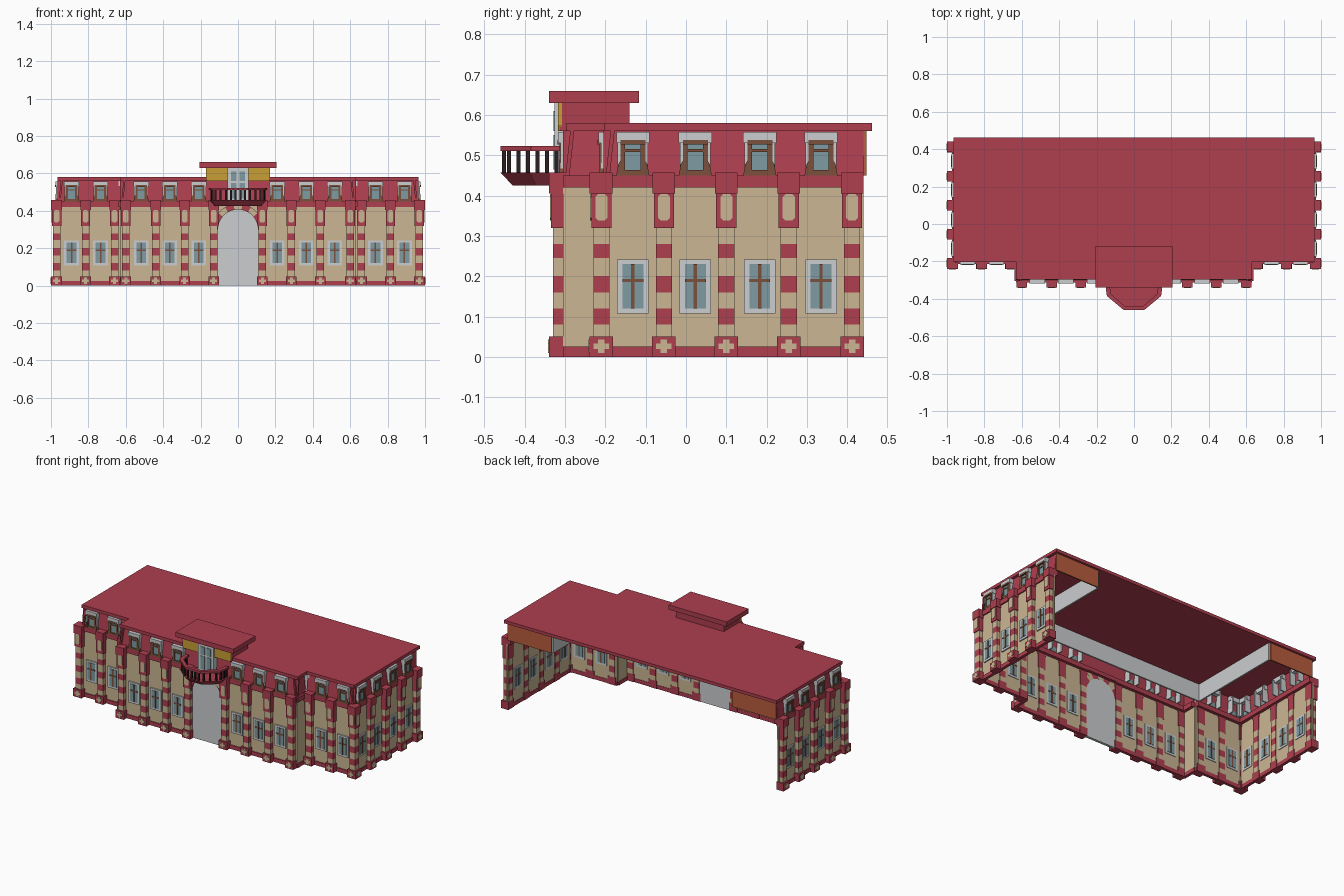
import bpy, bmesh, math

if "Cube" in bpy.data.objects:
    bpy.data.objects.remove(bpy.data.objects["Cube"])

COL = {
    "brick_red": (0.43, 0.05, 0.08), "sand": (0.60, 0.47, 0.29), "pale_grey": (0.60, 0.61, 0.62),
    "glass_blue": (0.21, 0.33, 0.36), "wood_brown": (0.20, 0.08, 0.045), "ochre": (0.58, 0.34, 0.035),
    "dark_iron": (0.025, 0.012, 0.013), "terracotta": (0.48, 0.11, 0.045),
}
MATS = {}
for n, c in COL.items():
    MATS[n] = bpy.data.materials.new(n)
    MATS[n].diffuse_color = (*c, 1)
PARTS = {}   # (part name, colour) -> bmesh


def solid(part, col, bottom, top):
    """Closed solid between two matching outlines."""
    bm = PARTS.setdefault((part, col), bmesh.new())
    a = [bm.verts.new(p) for p in bottom]
    b = [bm.verts.new(p) for p in top]
    n = len(a)
    fs = [bm.faces.new(a[::-1]), bm.faces.new(b)]
    for i in range(n):
        j = (i + 1) % n
        fs.append(bm.faces.new((a[i], a[j], b[j], b[i])))
    bmesh.ops.recalc_face_normals(bm, faces=fs)


# Facades map (along, outward, height) to world space
def front(plane):
    return lambda u, d, z: (u, plane - d, z)


def side(plane, s):
    return lambda u, d, z: (s * (plane + d), u, z)


def box(part, col, f, u0, u1, d0, d1, z0, z1, lean=0.0):
    q = [(u0, d0), (u1, d0), (u1, d1), (u0, d1)]
    solid(part, col, [f(u, d, z0) for u, d in q], [f(u, d - lean, z1) for u, d in q])


def plate(part, col, f, pts, d0, d1):
    solid(part, col, [f(u, d0, z) for u, z in pts], [f(u, d1, z) for u, z in pts])


def prism(part, col, pts, z0, z1, low=None):
    solid(part, col, [(x, y, z0) for x, y in (low or pts)], [(x, y, z1) for x, y in pts])


def rect(x0, x1, y0, y1):
    return [(x0, y0), (x1, y0), (x1, y1), (x0, y1)]


def wall(f, u0, u1):
    box("wall", "sand", f, u0, u1, -0.01, 0, 0.025, 0.42)
    box("plinth", "brick_red", f, u0, u1, -0.012, 0.006, 0, 0.025)
    box("cornice", "brick_red", f, u0, u1, -0.03, 0.008, 0.42, 0.45)
    box("mansard", "brick_red", f, u0, u1, -0.016, -0.006, 0.45, 0.562, 0.012)


def pilaster(f, u):
    box("pilaster_base", "brick_red", f, u - .029, u + .029, -.015, .035, 0, .05)
    for w, h in ((.019, .007), (.008, .017)):
        box("base_ornament", "sand", f, u - w, u + w, .03, .037 + w * .02, .026 - h, .026 + h)
    zs = [.05, .08, .12, .16, .20, .245, .28, .32]
    for i in range(7):
        box("pilaster_shaft", "brick_red" if i % 2 else "sand", f,
            u - .02, u + .02, -.015, .025, zs[i], zs[i + 1])
    box("pilaster_head", "brick_red", f, u - .025, u + .025, -.015, .03, .32, .41)
    box("pilaster_head", "brick_red", f, u - .028, u + .028, -.015, .035, .405, .457)
    w, c, z0, z1 = .015, .007, .338, .404
    plate("head_panel", "sand", f, [(u - w + c, z0), (u + w - c, z0), (u + w, z0 + c), (u + w, z1 - c),
          (u + w - c, z1), (u - w + c, z1), (u - w, z1 - c), (u - w, z0 + c)], .025, .033)


def window(f, u):
    # grey surround, glass, timber cross
    box("window_surround", "pale_grey", f, u - .039, u + .039, -.014, .008, .107, .241)
    box("window_glass", "glass_blue", f, u - .026, u + .026, -.016, .010, .12, .23)
    box("window_bar", "wood_brown", f, u - .004, u + .004, -.018, .013, .12, .23)
    box("window_bar", "wood_brown", f, u - .026, u + .026, -.017, .012, .185, .193)
    # dormer above
    for s in (-1, 1):
        box("dormer_cheek", "pale_grey", f, u + s * .034 - .004, u + s * .034 + .004, -.06, .006, .45, .545)
        plate("dormer_scroll", "wood_brown", f,
              [(u + s * .028, .45), (u + s * .041, .45), (u + s * .036, .478), (u + s * .028, .49)], -.01, .01)
        box("dormer_frame", "wood_brown", f, u + s * .025 - .006, u + s * .025 + .006, -.02, .009, .45, .537)
    plate("dormer_hood", "pale_grey", f,
          [(u - .041, .53), (u + .041, .53), (u + .041, .558), (u - .041, .558)], -.05, .012)
    box("dormer_frame", "wood_brown", f, u - .031, u + .031, -.02, .014, .527, .538)
    box("dormer_frame", "wood_brown", f, u - .025, u + .025, -.02, .009, .45, .463)
    box("dormer_glass", "glass_blue", f, u - .025, u + .025, -.02, .003, .46, .53)
    box("dormer_frame", "wood_brown", f, u - .02, u + .02, -.02, .007, .508, .515)


centre, wing = front(-.305), front(-.205)
for s in (-1, 1):
    end = side(.965, s)
    wall(end, -.205, .44)
    wall(wing, *sorted((s * .625, s * .965)))
    wall(side(.63, s), -.305, -.205)
    for x in (.13, .285, .44, .60):
        pilaster(centre, s * x)
    for x in (.21, .365, .518):
        window(centre, s * x)
    for x in (.66, .815, .97):
        pilaster(wing, s * x)
    for x in (.735, .89):
        window(wing, s * x)
    for y in (-.21, -.055, .10, .255, .412):
        pilaster(end, y)
    for y in (-.132, .023, .183, .335):
        window(end, y)
    # attic inner walls and rear panels
    box("attic_inner_wall", "pale_grey", side(.64, s), -.19, .44, -.01, 0, .45, .562)
    plate("attic_rear_panel", "terracotta", front(.44), rect(*sorted((s * .64, s * .95)), .45, .562), -.008, 0)
wall(centre, -.63, -.105)
wall(centre, .105, .63)
box("attic_inner_wall", "pale_grey", front(-.185), -.64, .64, -.01, 0, .45, .562)

# Arched gateway: door leaf, spandrel, alternating arch stones
R, CZ, N = .107, .30, 14
arc = [(R * math.cos(math.pi * i / N), CZ + R * math.sin(math.pi * i / N)) for i in range(N + 1)]
plate("gate", "pale_grey", centre, [(-R, 0), (R, 0)] + arc, -.012, .004)
for i in range(N):
    (x0, z0), (x1, z1) = arc[i], arc[i + 1]
    plate("gate_spandrel", "sand", centre, [(x0, z0), (x0, .43), (x1, .43), (x1, z1)], -.01, 0)
M = 9
for i in range(M):
    a, b = math.pi * i / M, math.pi * (i + 1) / M
    ring = [(r * math.cos(t), CZ + r * math.sin(t))
            for r, t in ((R, a), (.138, a), (.138, (a + b) / 2), (.138, b), (R, b), (R, (a + b) / 2))]
    plate("arch_stone", "sand" if i % 2 == 0 and 0 < i < M - 1 else "brick_red", centre, ring, -.012, .015)
box("cornice", "brick_red", centre, -.11, .11, -.03, .008, .425, .45)
box("mansard", "brick_red", centre, -.11, .11, -.016, -.006, .45, .562, .012)

# Main roof slab, with projecting centre
prism("roof_slab", "brick_red", [(-.965, .462), (-.965, -.203), (-.63, -.203), (-.63, -.297),
      (.63, -.297), (.63, -.203), (.965, -.203), (.965, .462)], .56, .58)

# Penthouse
prism("penthouse_body", "brick_red", rect(-.17, .17, -.312, -.14), .56, .632)
prism("penthouse_roof", "brick_red", rect(-.205, .205, -.34, -.117), .63, .66)
pf = front(-.312)
for s in (-1, 1):
    plate("penthouse_front", "ochre", pf,
          [(s * .05, .56), (s * .165, .56), (s * .172, .575), (s * .172, .63), (s * .05, .63)], -.004, .005)
box("balcony_door", "pale_grey", pf, -.056, .056, -.02, .014, .455, .63)
for s in (-1, 1):
    for z0, z1 in ((.465, .55), (.56, .61)):
        box("balcony_door_glass", "glass_blue", pf, s * .022 - .015, s * .022 + .015, .01, .017, z0, z1)

# Balcony: tapered floor, balusters, handrail
path = [(-.155, -.31), (-.145, -.385), (-.055, -.46), (.055, -.46), (.145, -.385), (.155, -.31)]
low = [(x * .82, -.31 + (y + .31) * .80) for x, y in path]
prism("balcony_floor", "brick_red", path, .425, .457, low)
inner = [(x * .85, -.31 + (y + .31) * .87) for x, y in path]
for i in range(5):
    quad = [path[i], path[i + 1], inner[i + 1], inner[i]]
    prism("balcony_handrail", "brick_red", quad, .51, .523)
    k = 3 if i != 2 else 4
    for j in range(k):
        t = (j + .5) / k
        x = .93 * (path[i][0] * (1 - t) + path[i + 1][0] * t)
        y = -.31 + .94 * (path[i][1] * (1 - t) + path[i + 1][1] * t + .31)
        prism("balcony_baluster", "dark_iron", rect(x - .005, x + .005, y - .005, y + .005), .455, .512)

# Emit one object per part and colour
for (name, col), bm in PARTS.items():
    me = bpy.data.meshes.new(name)
    bm.to_mesh(me)
    bm.free()
    me.materials.append(MATS[col])
    bpy.context.collection.objects.link(bpy.data.objects.new(name + "_" + col, me))

for m in bpy.data.materials:
    if m.users and not m.is_grease_pencil:
        m.use_nodes = True
        m.node_tree.nodes["Principled BSDF"].inputs["Base Color"].default_value = m.diffuse_color
